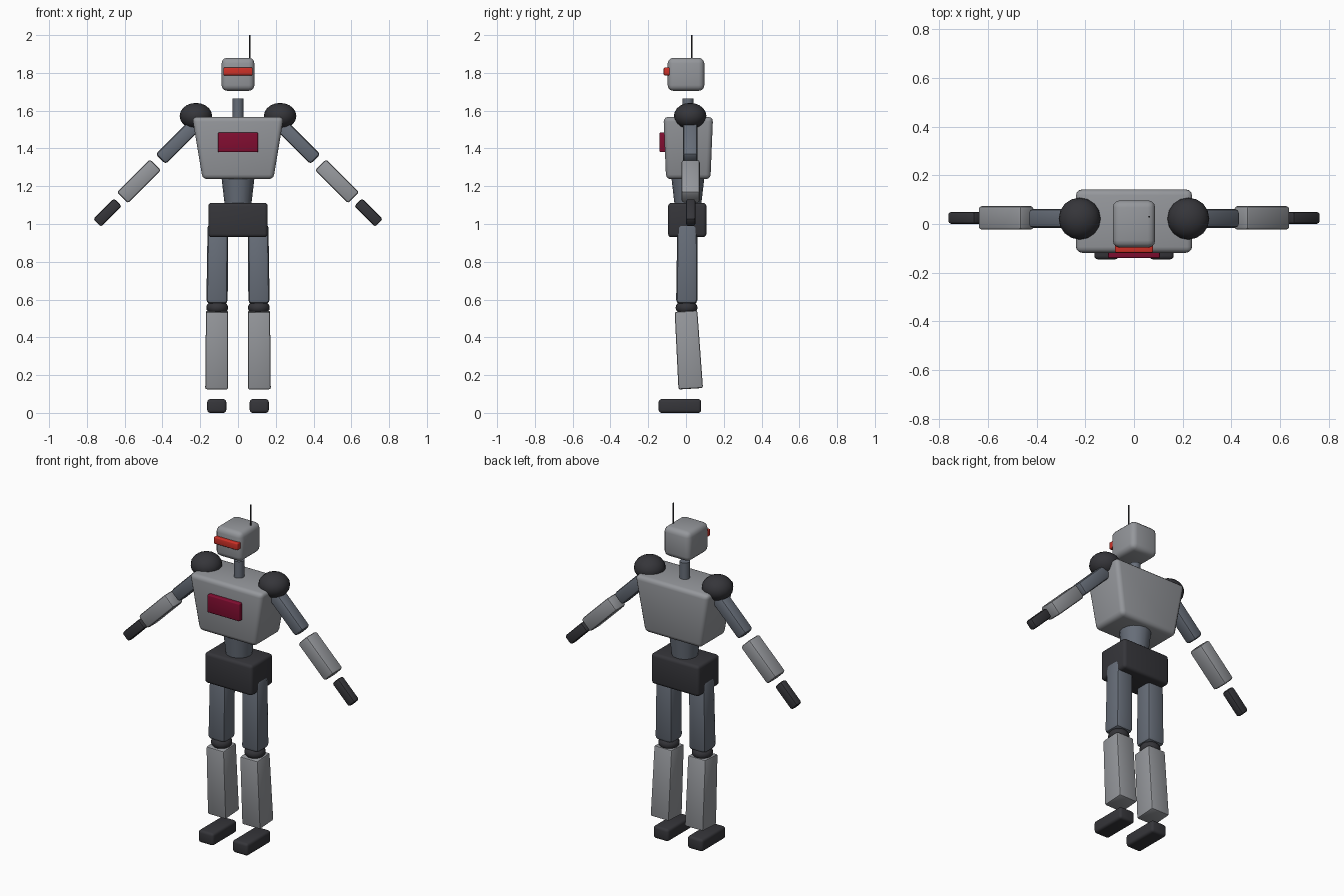
import bpy
import bmesh
import math
from mathutils import Matrix, Vector

if "Cube" in bpy.data.objects:
    bpy.data.objects.remove(bpy.data.objects["Cube"])


def material(name, colour):
    m = bpy.data.materials.new(name)
    m.diffuse_color = (*colour, 1.0)
    m.use_nodes = True
    m.node_tree.nodes["Principled BSDF"].inputs["Base Color"].default_value = m.diffuse_color
    return m


GREY = material("light grey metal", (0.30, 0.31, 0.33))
STEEL = material("blue steel", (0.135, 0.155, 0.19))
DARK = material("charcoal", (0.036, 0.036, 0.042))
RED = material("bright red", (0.62, 0.03, 0.02))
CRIMSON = material("crimson", (0.22, 0.004, 0.03))


def finish(name, bm, mat, matrix=None):
    bmesh.ops.recalc_face_normals(bm, faces=bm.faces)
    mesh = bpy.data.meshes.new(name)
    bm.to_mesh(mesh)
    bm.free()
    mesh.materials.append(mat)
    ob = bpy.data.objects.new(name, mesh)
    bpy.context.collection.objects.link(ob)
    if matrix:
        ob.matrix_world = matrix
    bpy.ops.object.select_all(action='DESELECT')
    ob.select_set(True)
    bpy.context.view_layer.objects.active = ob
    bpy.ops.object.shade_smooth_by_angle(angle=math.radians(40))
    return ob


def tapered_box(bottom, top, z0, z1, bevel, segments=3):
    """Bevelled box; bottom and top are (width, depth)."""
    bm = bmesh.new()
    bmesh.ops.create_cube(bm, size=1)
    for v in bm.verts:
        w, d = top if v.co.z > 0 else bottom
        v.co = (v.co.x * w, v.co.y * d, z1 if v.co.z > 0 else z0)
    bmesh.ops.bevel(bm, geom=bm.edges[:], offset=bevel, segments=segments,
                    profile=0.5, affect='EDGES', clamp_overlap=True)
    return bm


def block(name, x, y, z, bevel, mat):
    """Box from (min, max) pairs on each axis."""
    size = (x[1] - x[0], y[1] - y[0])
    centre = Vector(((x[0] + x[1]) / 2, (y[0] + y[1]) / 2, 0))
    return finish(name, tapered_box(size, size, z[0], z[1], bevel), mat,
                  Matrix.Translation(centre))


def limb(name, start, end, size0, size1, bevel, mat, segments=2):
    """Box running between two points."""
    p0, p1 = Vector(start), Vector(end)
    d = (p1 - p0).normalized()
    y = Vector((0, 1, 0))
    y = (y - d * y.dot(d)).normalized()
    x = y.cross(d)
    mat4 = Matrix((x, y, d)).transposed().to_4x4()
    mat4.translation = p0
    bm = tapered_box(size0, size1, 0, (p1 - p0).length, bevel, segments)
    return finish(name, bm, mat, mat4)


def rod(name, x, y, z0, z1, r0, r1, sides, mat):
    bm = bmesh.new()
    bmesh.ops.create_cone(bm, cap_ends=True, segments=sides, radius1=r0,
                          radius2=r1, depth=z1 - z0)
    return finish(name, bm, mat, Matrix.Translation((x, y, (z0 + z1) / 2)))


def ball(name, centre, radius, height, mat):
    bm = bmesh.new()
    bmesh.ops.create_uvsphere(bm, u_segments=16, v_segments=10, radius=1)
    bmesh.ops.scale(bm, vec=(radius, radius, height), verts=bm.verts)
    return finish(name, bm, mat, Matrix.Translation(centre))


# Head, visor, antenna and neck
block("head", (-0.087, 0.087), (-0.097, 0.097), (1.705, 1.88), 0.03, GREY)
block("visor", (-0.078, 0.078), (-0.118, -0.08), (1.787, 1.828), 0.006, RED)
rod("antenna", 0.062, 0.03, 1.86, 2.0, 0.004, 0.004, 8, DARK)
rod("neck", 0, 0.01, 1.54, 1.665, 0.029, 0.029, 16, STEEL)

# Torso with chest panel
finish("torso", tapered_box((0.375, 0.235), (0.485, 0.262), 1.237, 1.567, 0.025),
       GREY, Matrix.Translation((0, 0.012, 0)))
block("chest_panel", (-0.106, 0.106), (-0.14, -0.09), (1.38, 1.485), 0.006, CRIMSON)

# Waist and pelvis
rod("waist", 0, 0.01, 1.08, 1.26, 0.068, 0.089, 16, STEEL)
block("pelvis", (-0.157, 0.157), (-0.095, 0.108), (0.93, 1.112), 0.018, DARK)

for s, side in ((-1, "right"), (1, "left")):
    # Arm
    ball(side + "_shoulder", (s * 0.223, 0.022, 1.572), 0.086, 0.069, DARK)
    limb(side + "_upper_arm", (s * 0.21, 0.023, 1.543), (s * 0.41, 0.023, 1.343),
         (0.075, 0.077), (0.075, 0.077), 0.016, STEEL)
    limb(side + "_forearm", (s * 0.437, 0.025, 1.313), (s * 0.612, 0.025, 1.139),
         (0.083, 0.097), (0.083, 0.097), 0.012, GREY)
    limb(side + "_hand", (s * 0.636, 0.025, 1.115), (s * 0.746, 0.025, 1.005),
         (0.058, 0.05), (0.058, 0.05), 0.012, DARK)
    # Leg
    limb(side + "_thigh", (s * 0.107, 0.007, 1.0), (s * 0.111, 0.004, 0.578),
         (0.108, 0.106), (0.113, 0.113), 0.02, STEEL)
    ball(side + "_knee", (s * 0.11, 0.003, 0.557), 0.058, 0.04, DARK)
    limb(side + "_shin", (s * 0.111, 0.0, 0.538), (s * 0.113, 0.025, 0.128),
         (0.117, 0.12), (0.121, 0.13), 0.009, GREY)
    x0, x1 = sorted((s * 0.062, s * 0.163))
    block(side + "_foot", (x0, x1), (-0.145, 0.08), (0, 0.073), 0.015, DARK)
